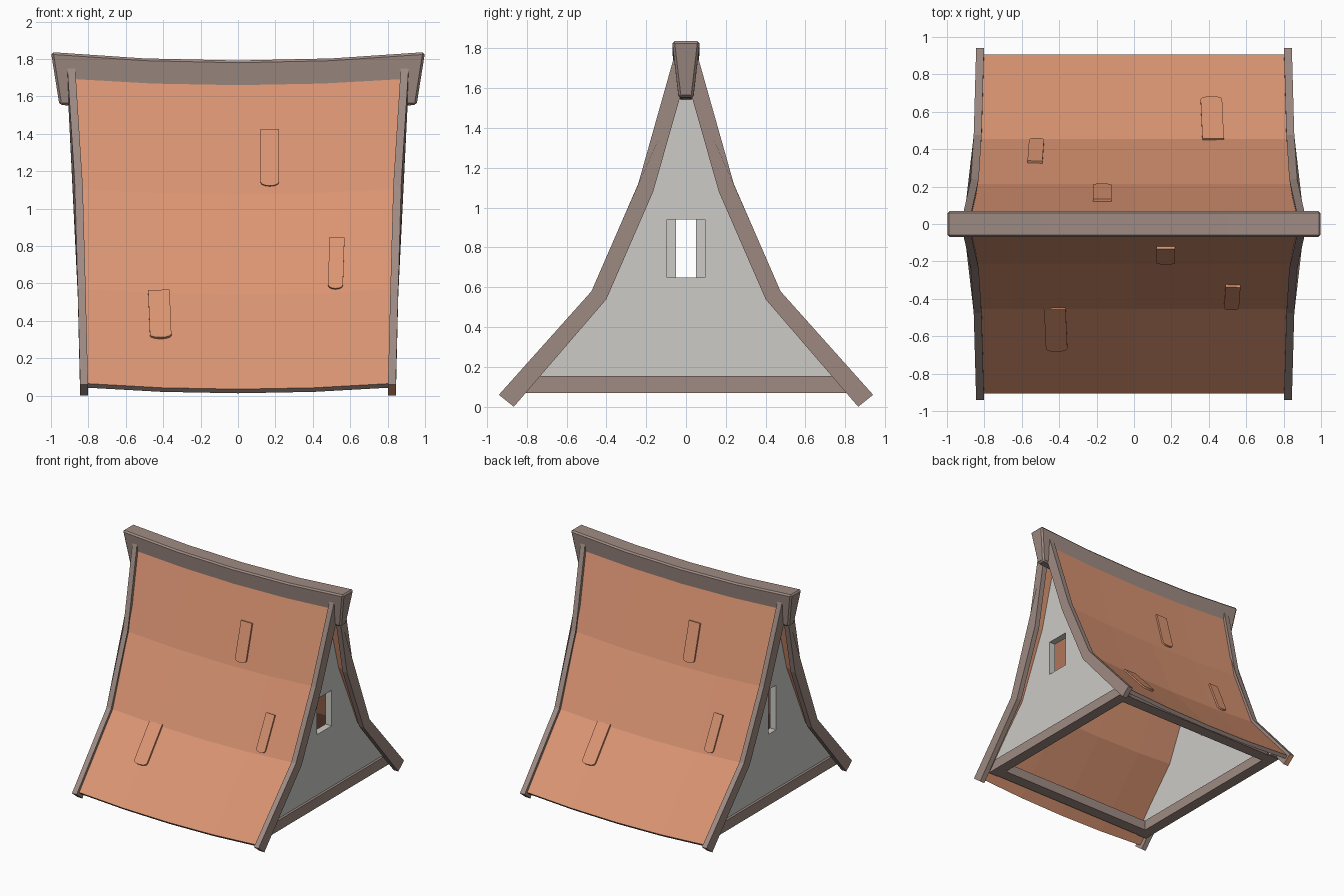
import bpy, bmesh, math
from mathutils import Vector

if "Cube" in bpy.data.objects:
    bpy.data.objects.remove(bpy.data.objects["Cube"])


def lin(c):
    return c / 12.92 if c <= 0.04045 else ((c + 0.055) / 1.055) ** 2.4


def material(name, r, g, b):
    m = bpy.data.materials.new(name)
    m.diffuse_color = (lin(r), lin(g), lin(b), 1)
    m.use_nodes = True
    m.node_tree.nodes["Principled BSDF"].inputs["Base Color"].default_value = m.diffuse_color
    return m


CLAY = material("clay_orange", 0.86, 0.585, 0.45)
TIMBER = material("timber_brown", 0.625, 0.545, 0.515)
PLASTER = material("plaster_grey", 0.80, 0.795, 0.78)


def loft(name, rings, mats, rule=None):
    """Join matching closed rings into a capped solid."""
    bm = bmesh.new()
    vs = [[bm.verts.new(p) for p in ring] for ring in rings]
    n = len(vs[0])
    for a, b in zip(vs, vs[1:]):
        for i in range(n):
            j = (i + 1) % n
            bm.faces.new((a[i], a[j], b[j], b[i]))
    bm.faces.new(vs[0])
    bm.faces.new(vs[-1])
    bmesh.ops.recalc_face_normals(bm, faces=bm.faces)
    if rule:
        for f in bm.faces:
            f.material_index = 1 if rule(f.calc_center_median()) else 0
    me = bpy.data.meshes.new(name)
    bm.to_mesh(me)
    bm.free()
    for m in mats:
        me.materials.append(m)
    ob = bpy.data.objects.new(name, me)
    bpy.context.collection.objects.link(ob)
    return ob


def prism_x(name, pts, x0, x1, mat):
    return loft(name, [[(x, y, z) for y, z in pts] for x in (x0, x1)], [mat])


COLS = (-1, -0.5, 0, 0.5, 1)
HALF = (0.87, 0.83, 0.815, 0.802)          # half length of the roof at each profile point
OUTER = [(0.03, 1.78), (0.215, 1.105), (0.455, 0.57), (0.905, 0.065)]
INNER = [(0.0, 1.77), (0.186, 1.095), (0.43, 0.552), (0.883, 0.043)]
B_OUT = [(0.062, 1.75), (0.24, 1.12), (0.475, 0.58), (0.94, 0.06)]
B_IN = [(0.0, 1.66), (0.165, 1.08), (0.40, 0.54), (0.865, 0.0)]


def sag(u):
    return -0.03 * (1 - u * u)


def section(out, inn, xs, s, dz=0):
    pts = list(zip(xs, out)) + list(zip(xs, inn))[::-1]
    return [(x, s * y, z + dz) for x, (y, z) in pts]


def is_end(c):
    return abs(c.y) > 0.85


def tile(name, x, z, length, width, tilt, s):
    """Raised roof tile with a rounded lower end, lying on the slope."""
    ze = z - sag(x / 0.82)
    for (y0, z0), (y1, z1) in zip(OUTER, OUTER[1:]):
        if z0 >= ze >= z1:
            y = y0 + (y1 - y0) * (z0 - ze) / (z0 - z1)
            down = Vector((0, y1 - y0, z1 - z0)).normalized()
    normal = Vector((0, -down.z, down.y))
    side = Vector((1, 0, 0))
    c, t = math.cos(tilt), math.sin(tilt)
    d, w = down * c + side * t, side * c - down * t
    flat = [(-length / 2, -width / 2), (-length / 2, width / 2)]
    for k in range(7):
        a = math.pi * k / 6
        flat.append((length / 2 - 0.022 + 0.022 * math.sin(a), width / 2 * math.cos(a)))
    rings = []
    for h in (-0.012, 0.014):
        ps = [Vector((x, y, z)) + d * p + w * q + normal * h for p, q in flat]
        rings.append([(-s * p.x, s * p.y, p.z) for p in ps])
    loft(name, rings, [CLAY])


for s, label in ((-1, "front"), (1, "back")):
    # sagging roof slope, timber-coloured eave edge
    rings = [section(OUTER, INNER, [u * (h + 0.01) for h in HALF], s, sag(u)) for u in COLS]
    loft(label + "_roof_slope", rings, [CLAY, TIMBER], is_end)
    # barge boards along both gable edges
    for sx, side in ((-1, "left"), (1, "right")):
        rings = [section(B_OUT, B_IN, [sx * (h + e) for h in HALF], s) for e in (0, 0.042)]
        rule = is_end if s * sx < 0 else None
        loft(f"{label}_{side}_barge_board", rings, [TIMBER, CLAY], rule)
    # loose raised tiles
    tile(label + "_upper_tile", 0.17, 1.27, 0.313, 0.10, 0.0, s)
    tile(label + "_middle_tile", 0.525, 0.705, 0.30, 0.08, -0.03, s)
    tile(label + "_lower_tile", -0.418, 0.43, 0.34, 0.115, 0.03, s)
    # long sill beam under the eave
    sill = [(s * 0.71, 0.07), (s * 0.805, 0.07), (s * 0.735, 0.15), (s * 0.71, 0.15)]
    prism_x(label + "_sill_beam", sill, -0.78, 0.78, TIMBER)

# ridge beam, tapered downwards and rising towards its ends
rings = []
for u in COLS:
    dz = -0.045 * (1 - u * u)
    rings.append([(u, -0.07, 1.837 + dz), (u, 0.07, 1.837 + dz),
                  (u * 0.955, 0.037, 1.555 + dz), (u * 0.955, -0.037, 1.555 + dz)])
ridge = loft("ridge_beam", rings, [TIMBER])
bev = ridge.modifiers.new("bevel", "BEVEL")
bev.width = 0.012
bev.segments = 1
bev.limit_method = "ANGLE"
bev.angle_limit = math.radians(35)

# gable walls with window openings and base beams
half = [(0.825, 0.09), (0.435, 0.56), (0.19, 1.09), (0.012, 1.74)]
wall = half + [(-y, z) for y, z in half[::-1]]
base = [(-0.81, 0.07), (0.81, 0.07), (0.735, 0.155), (-0.735, 0.155)]
for sx, side, w, z0, z1 in ((1, "right", 0.095, 0.65, 0.94), (-1, "left", 0.05, 0.635, 1.0)):
    ob = prism_x(side + "_gable_wall", wall, sx * 0.725, sx * 0.78, PLASTER)
    hole = [(-w, z0), (w, z0), (w, z1), (-w, z1)]
    cut = prism_x(side + "_window_cutter", hole, sx * 0.6, sx * 0.9, PLASTER)
    cut.hide_render = True
    cut.hide_viewport = True
    mod = ob.modifiers.new("window", "BOOLEAN")
    mod.operation = "DIFFERENCE"
    mod.solver = "EXACT"
    mod.object = cut
    prism_x(side + "_base_beam", base, sx * 0.71, sx * 0.80, TIMBER)
